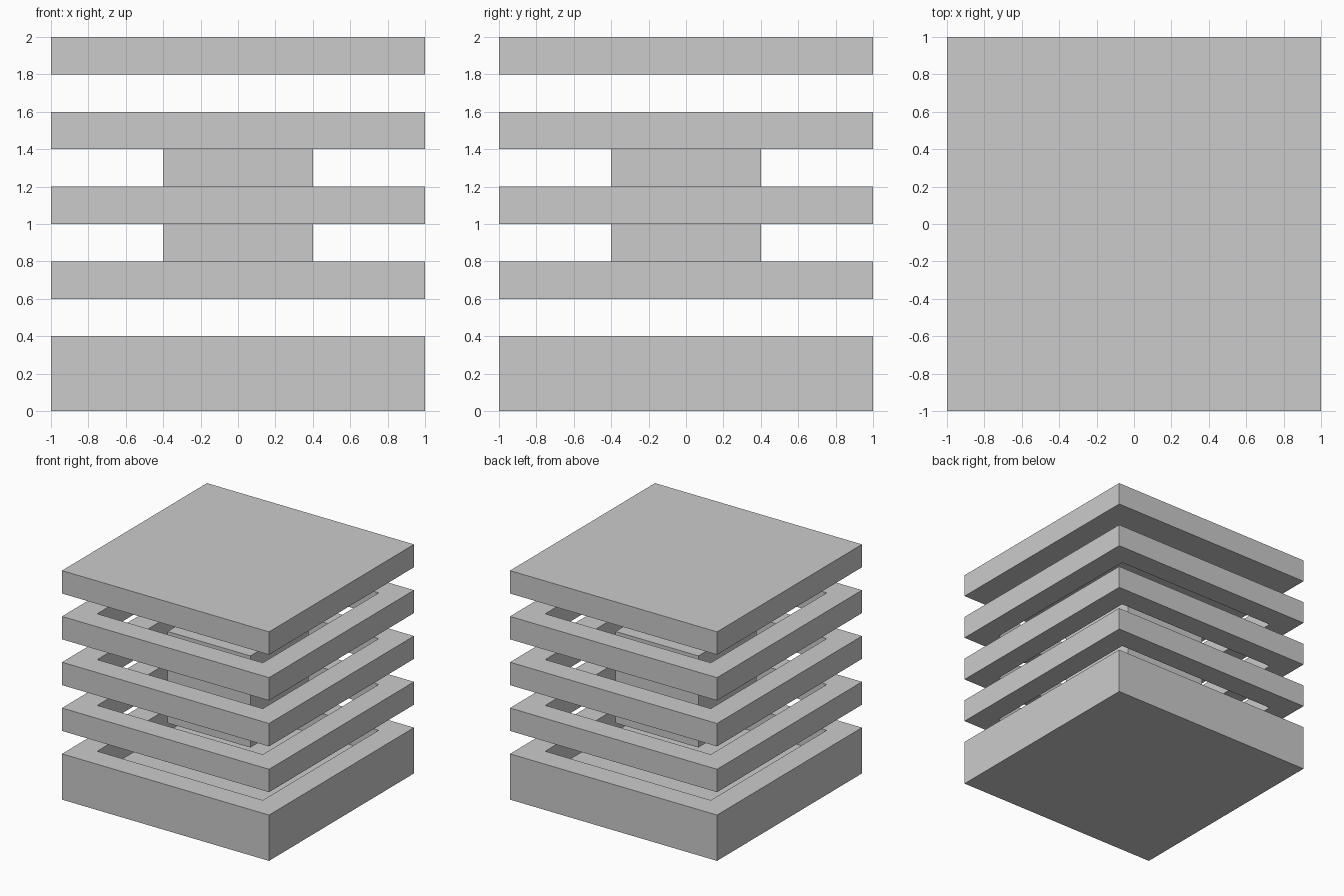
import bpy
import bmesh

STEP = 0.2          # height of one layer
OUTER, INNER, CORE = 1.0, 0.8, 0.4   # half widths

cube = bpy.data.objects.get("Cube")
if cube:
    bpy.data.objects.remove(cube, do_unlink=True)

grey = bpy.data.materials.new("light_grey")
grey.use_nodes = True
colour = (0.6, 0.6, 0.6, 1)
grey.diffuse_color = colour
grey.node_tree.nodes["Principled BSDF"].inputs["Base Color"].default_value = colour


def square(bm, half, z):
    return [bm.verts.new((sx * half, sy * half, z))
            for sx, sy in ((-1, -1), (1, -1), (1, 1), (-1, 1))]


def skin(bm, loops, closed=False):
    """Join successive square loops with quads."""
    pairs = list(zip(loops, loops[1:]))
    if closed:
        pairs.append((loops[-1], loops[0]))
    for a, b in pairs:
        for i in range(4):
            j = (i + 1) % 4
            bm.faces.new((a[i], a[j], b[j], b[i]))


def build(name, profile, closed=False):
    """Sweep a (half width, z) profile around a square, capping open ends."""
    bm = bmesh.new()
    loops = [square(bm, half, z) for half, z in profile]
    skin(bm, loops, closed)
    if not closed:
        bm.faces.new(loops[0])
        bm.faces.new(loops[-1])
    bmesh.ops.recalc_face_normals(bm, faces=bm.faces)
    mesh = bpy.data.meshes.new(name)
    bm.to_mesh(mesh)
    bm.free()
    mesh.materials.append(grey)
    obj = bpy.data.objects.new(name, mesh)
    bpy.context.collection.objects.link(obj)
    return obj


# Base tray with a square recess
build("base_tray", [(OUTER, 0), (OUTER, 2 * STEP), (INNER, 2 * STEP), (INNER, STEP)])

# Three floating square frames
for name, layer in (("lower_frame", 3), ("middle_frame", 5), ("upper_frame", 7)):
    low, high = layer * STEP, (layer + 1) * STEP
    build(name, [(OUTER, low), (OUTER, high), (INNER, high), (INNER, low)], closed=True)

# Solid block floating in the centre
build("core_block", [(CORE, 3 * STEP), (CORE, 7 * STEP)])

# Flat lid
build("top_lid", [(OUTER, 9 * STEP), (OUTER, 10 * STEP)])
